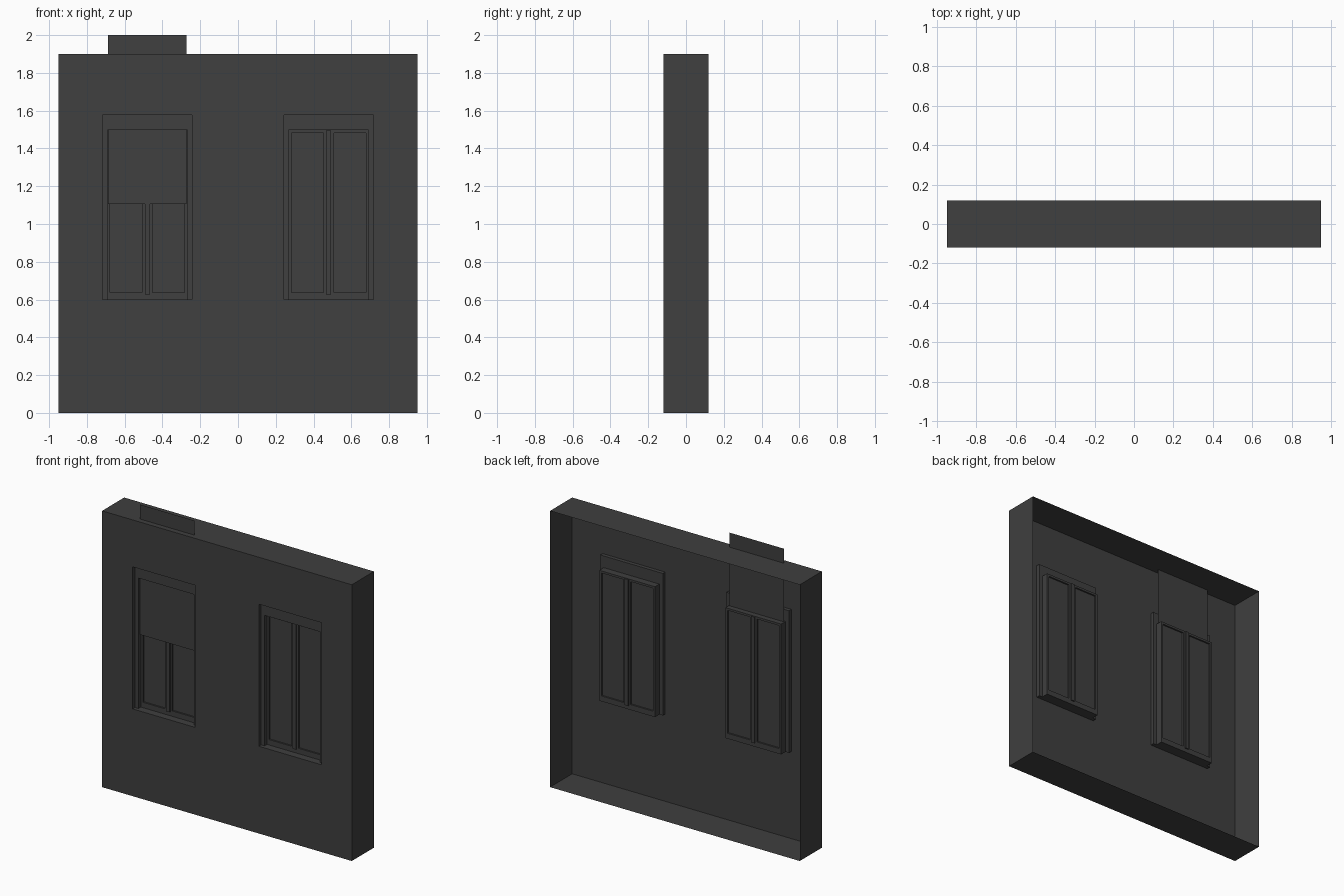
import bpy, bmesh

if "Cube" in bpy.data.objects:
    bpy.data.objects.remove(bpy.data.objects["Cube"])

FRONT, BACK = -0.12, 0.12
STEP, FRAME, FRAME_BACK = -0.094, -0.068, -0.046   # window depths

dark = bpy.data.materials.new("dark_grey")
dark.diffuse_color = (0.05, 0.05, 0.05, 1)
dark.use_nodes = True
dark.node_tree.nodes["Principled BSDF"].inputs["Base Color"].default_value = dark.diffuse_color


def panel(bm, xs, zs, holes, y):
    """Grid of front-facing cells at depth y, leaving out the hole cells."""
    for i in range(len(xs) - 1):
        for j in range(len(zs) - 1):
            if (i, j) not in holes:
                corners = [(xs[i], zs[j]), (xs[i + 1], zs[j]),
                           (xs[i + 1], zs[j + 1]), (xs[i], zs[j + 1])]
                bm.faces.new([bm.verts.new((x, y, z)) for x, z in corners])


def tube(bm, x0, x1, z0, z1, y0, y1, inward=False):
    """Four walls of a rectangular sleeve running from y0 to y1."""
    pts = [(x0, z0), (x1, z0), (x1, z1), (x0, z1)]
    for (xa, za), (xb, zb) in zip(pts, pts[1:] + pts[:1]):
        quad = [(xa, y0, za), (xa, y1, za), (xb, y1, zb), (xb, y0, zb)]
        if inward:
            quad.reverse()
        bm.faces.new([bm.verts.new(p) for p in quad])


def finish(bm, name, thickness=0):
    bmesh.ops.remove_doubles(bm, verts=bm.verts[:], dist=1e-5)
    mesh = bpy.data.meshes.new(name)
    bm.to_mesh(mesh)
    bm.free()
    obj = bpy.data.objects.new(name, mesh)
    mesh.materials.append(dark)
    bpy.context.collection.objects.link(obj)
    if thickness:
        mod = obj.modifiers.new("thickness", 'SOLIDIFY')
        mod.thickness = thickness
        mod.offset = -1          # grow backwards from the front face
    return obj


# Wall: open-backed shell with two window openings
CX, HALF, INNER = 0.48, 0.2375, 0.2115
SILL, HEAD, TOP = 0.60, 1.497, 1.577
bm = bmesh.new()
panel(bm, [-0.95, -CX - HALF, -CX + HALF, CX - HALF, CX + HALF, 0.95],
      [0, SILL, TOP, 1.9], {(1, 1), (3, 1)}, FRONT)
tube(bm, -0.95, 0.95, 0, 1.9, FRONT, BACK)
for c in (-CX, CX):
    tube(bm, c - HALF, c + HALF, SILL, TOP, FRONT, STEP, inward=True)
finish(bm, "wall")

for side, c in (("left", -CX), ("right", CX)):
    # Stepped surround and inner sleeve
    bm = bmesh.new()
    panel(bm, [c - HALF, c - INNER, c + INNER, c + HALF],
          [SILL, HEAD, TOP], {(1, 0)}, STEP)
    tube(bm, c - INNER, c + INNER, SILL, HEAD, STEP, FRAME, inward=True)
    finish(bm, side + "_surround")

    # Window frame with two lights
    bm = bmesh.new()
    panel(bm, [c + d for d in (-INNER, -0.197, -0.027, 0.027, 0.197, INNER)],
          [SILL, 0.637, 1.482, HEAD], {(1, 1), (3, 1)}, FRAME)
    finish(bm, side + "_frame", FRAME_BACK - FRAME)

    # Glass panes
    bm = bmesh.new()
    for s in (-1, 1):
        xs = sorted((c + s * 0.027, c + s * 0.197))
        panel(bm, xs, [0.637, 1.482], (), (FRAME + FRAME_BACK) / 2)
    finish(bm, side + "_glass")

    # Centre cover strip, standing proud on both faces
    bm = bmesh.new()
    panel(bm, [c - 0.013, c + 0.013], [0.627, HEAD - 0.002], (), FRAME - 0.008)
    finish(bm, side + "_centre_strip", FRAME_BACK - FRAME + 0.016)

# Roller blind: thin sheet half lowered over the left window
bm = bmesh.new()
panel(bm, [-CX - 0.2085, -CX + 0.2085], [1.105, 2.0], (), -0.083)
finish(bm, "blind")
